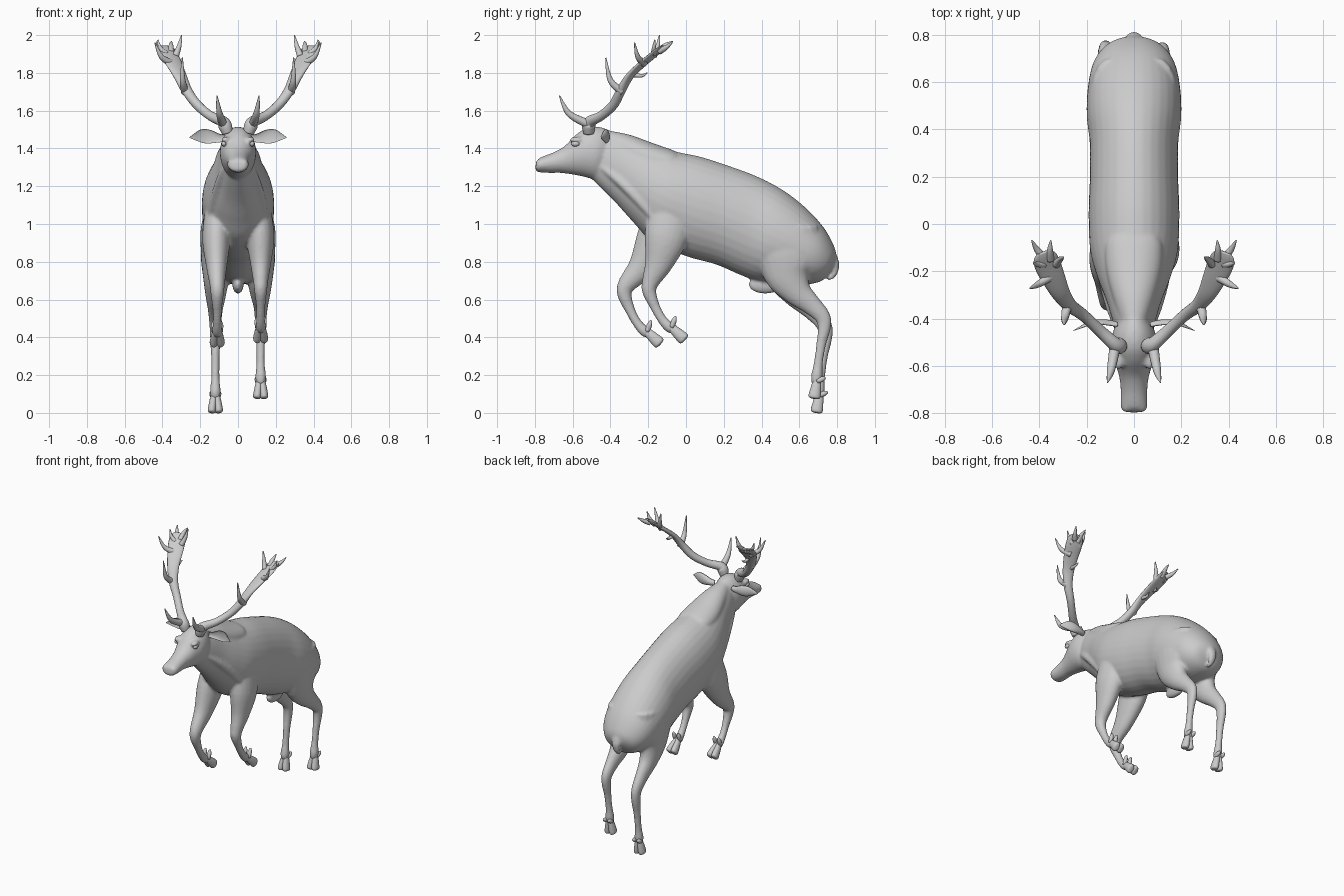
import bpy, bmesh, math
from mathutils import Vector, Matrix

X = Vector((1, 0, 0))


def spline(rows, steps):
    """Catmull-Rom through rows of numbers."""
    out, n = [], len(rows)
    for i in range(n - 1):
        p0, p1, p2, p3 = (rows[max(0, min(n - 1, i + k))] for k in (-1, 0, 1, 2))
        for s in range(steps):
            t = s / steps
            out.append([b + 0.5 * t * ((c - a) + t * ((2 * a - 5 * b + 4 * c - d) + t * (3 * b - a - 3 * c + d)))
                        for a, b, c, d in zip(p0, p1, p2, p3)])
    return out + [list(rows[-1])]


def skin(bm, rings, seg, cup=1.0):
    """Closed skin over rings given as (centre, half axis, half axis)."""
    loops = []
    for c, a, b in rings:
        loop = []
        for k in range(seg):
            ang = 2 * math.pi * k / seg
            s = math.sin(ang)
            loop.append(bm.verts.new(c + a * math.cos(ang) + b * (s if s > 0 else s * cup)))
        loops.append(loop)
    faces = []
    for l0, l1 in zip(loops, loops[1:]):
        for k in range(seg):
            j = (k + 1) % seg
            faces.append(bm.faces.new((l0[k], l0[j], l1[j], l1[k])))
    faces.append(bm.faces.new(loops[0][::-1]))
    faces.append(bm.faces.new(loops[-1]))
    bmesh.ops.recalc_face_normals(bm, faces=faces)


def trunk(bm, rows, steps=5, seg=32):
    """Rows: top y, top z, bottom y, bottom z, half width."""
    rings = []
    for yt, zt, yb, zb, w in spline(rows, steps):
        top, bot = Vector((0, yt, zt)), Vector((0, yb, zb))
        rings.append(((top + bot) / 2, X * w, (top - bot) / 2))
    skin(bm, rings, seg)


def tube(bm, rows, axis=X, steps=4, seg=16, cup=1.0):
    """Rows: x, y, z, radius along axis, radius across."""
    pts = spline(rows, steps)
    pos = [Vector(p[:3]) for p in pts]
    rings = []
    for i, p in enumerate(pts):
        t = (pos[min(i + 1, len(pos) - 1)] - pos[max(i - 1, 0)]).normalized()
        a = (axis - t * axis.dot(t)).normalized()
        rings.append((pos[i], a * max(p[3], .001), t.cross(a) * max(p[4], .001)))
    skin(bm, rings, seg, cup)


def ball(bm, loc, size):
    m = Matrix.Translation(loc) @ Matrix.Diagonal((*size, 1))
    bmesh.ops.create_uvsphere(bm, u_segments=20, v_segments=12, radius=1, matrix=m)


def finish(name, bm):
    me = bpy.data.meshes.new(name)
    bm.to_mesh(me)
    bm.free()
    for p in me.polygons:
        p.use_smooth = True
    ob = bpy.data.objects.new(name, me)
    bpy.context.collection.objects.link(ob)
    return ob


body = bmesh.new()

# neck, ribcage and rump
trunk(body, [(-.46, 1.49, -.53, 1.27, .06), (-.38, 1.485, -.47, 1.21, .085), (-.28, 1.455, -.37, 1.11, .115),
             (-.16, 1.41, -.28, 1.01, .155), (-.04, 1.38, -.18, .91, .185), (.08, 1.355, 0, .83, .192),
             (.22, 1.31, .16, .785, .187), (.38, 1.25, .30, .725, .187), (.52, 1.175, .40, .695, .2),
             (.64, 1.08, .52, .68, .195), (.73, .98, .64, .68, .17), (.785, .88, .72, .70, .115),
             (.797, .82, .765, .75, .04)])

# head
trunk(body, [(-.795, 1.325, -.797, 1.29, .03), (-.775, 1.35, -.785, 1.275, .055), (-.70, 1.38, -.72, 1.27, .056),
             (-.64, 1.415, -.66, 1.27, .062), (-.58, 1.475, -.59, 1.26, .08), (-.52, 1.51, -.54, 1.25, .094),
             (-.45, 1.512, -.48, 1.235, .092), (-.38, 1.485, -.42, 1.24, .06)])

# mane ridge on the neck and long neck muscles
trunk(body, [(-.42, 1.497, -.44, 1.38, .05), (-.30, 1.473, -.33, 1.32, .088), (-.18, 1.43, -.21, 1.26, .118),
             (-.08, 1.395, -.11, 1.26, .12), (-.05, 1.38, -.07, 1.30, .10)])
for s in (1, -1):
    tube(body, [(s * .065, -.44, 1.30, .02, .02), (s * .095, -.35, 1.225, .025, .025),
                (s * .12, -.24, 1.12, .03, .03), (s * .14, -.16, 1.02, .02, .02)])
    # brow, nostril rim, cheek
    ball(body, (s * .065, -.58, 1.445), (.024, .035, .018))
    ball(body, (s * .034, -.775, 1.325), (.018, .02, .018))

# tail and sheath
tube(body, [(0, .765, .86, .03, .02), (0, .795, .79, .03, .017), (0, .782, .73, .022, .014), (0, .75, .705, .008, .008)])
ball(body, (0, .42, .68), (.03, .09, .05))

# legs: x, y, z, side radius, fore-aft radius; the far side swings by an offset
FRONT = [(.105, -.08, 1.08, .07, .12), (.118, -.105, .93, .075, .115), (.12, -.145, .79, .055, .075),
         (.12, -.185, .70, .04, .048), (.12, -.195, .645, .034, .038), (.12, -.165, .565, .024, .027),
         (.12, -.13, .50, .023, .025), (.12, -.09, .455, .027, .029), (.12, -.06, .44, .022, .024)]
HIND = [(.10, .52, .97, .085, .18), (.11, .535, .84, .088, .175), (.115, .54, .73, .072, .125),
        (.118, .59, .64, .055, .078), (.12, .66, .575, .04, .055), (.12, .722, .51, .032, .043),
        (.12, .732, .45, .028, .035), (.12, .715, .36, .023, .026), (.12, .70, .26, .022, .024),
        (.12, .692, .19, .029, .031), (.12, .69, .15, .022, .024)]


def swing(rows, dx, dy, dz, start):
    out = []
    for i, (x, y, z, a, b) in enumerate(rows):
        w = max(0, min(1, (i - start[0]) / start[1]))
        out.append((x + dx * w, y + dy * w, z + dz * w, a, b))
    return out


def hoof(name, root, tip, back):
    """Two toes plus two dewclaws."""
    bm = bmesh.new()
    root, tip, back = Vector(root), Vector(tip), Vector(back)
    for s in (1, -1):
        rows = []
        for f, ra, rb in ((0, .016, .022), (.35, .02, .027), (.8, .022, .032), (.95, .019, .028), (1, .01, .016)):
            p = root.lerp(tip, f)
            rows.append((p.x + s * (.008 + .012 * f), p.y, p.z, ra, rb))
        tube(bm, rows)
        p = root + X * s * .018
        q = p + back
        m = p.lerp(q, .6)
        tube(bm, [(*p, .012, .012), (*m, .014, .014), (*q, .005, .005)], steps=3, seg=12)
    finish(name, bm)


for side, s in (("right", 1), ("left", -1)):
    far = s < 0
    front = swing(FRONT, -.01, -.13, -.022, (0, 3)) if far else FRONT
    hind = swing(HIND, 0, .012, -.075, (2, 6)) if far else HIND
    for label, leg, step, back in (("front", front, (.055, -.04), (0, .022, .06)),
                                   ("hind", hind, (-.012, -.055), (0, .045, .02))):
        leg = [(s * r[0], *r[1:]) for r in leg]
        tube(body, leg, seg=20)
        x, y, z = leg[-1][:3]
        hoof(f"{label}_hoof_{side}", (x, y - step[0] * .3, z - step[1] * .3), (x, y + step[0], z + step[1] * 1.36), back)

ob = finish("deer_body", body)
rm = ob.modifiers.new("blend", 'REMESH')
rm.mode = 'VOXEL'
rm.voxel_size = .009
rm.use_smooth_shade = True
sm = ob.modifiers.new("soften", 'SMOOTH')
sm.factor = .5
sm.iterations = 6

for side, s in (("right", 1), ("left", -1)):
    def flip(rows):
        return [(s * r[0], *r[1:]) for r in rows]

    # ear, cupped toward the front
    bm = bmesh.new()
    tube(bm, flip([(.07, -.435, 1.455, .018, .02), (.105, -.43, 1.455, .024, .024), (.15, -.425, 1.462, .036, .022),
                   (.19, -.43, 1.466, .036, .017), (.225, -.442, 1.462, .02, .01), (.255, -.452, 1.458, .003, .003)]),
         axis=Vector((0, 0, -s)), cup=-.45, seg=24)
    finish(f"ear_{side}", bm)

    # eye
    bm = bmesh.new()
    ball(bm, (s * .074, -.585, 1.425), (.014, .022, .015))
    finish(f"eye_{side}", bm)

    # antler beam widening into a flat palm
    bm = bmesh.new()
    palm = Vector((s * .9, -.42, 0))
    tube(bm, flip([(.055, -.515, 1.48, .028, .028), (.068, -.515, 1.52, .036, .036), (.085, -.505, 1.545, .03, .03),
                   (.145, -.45, 1.572, .025, .025), (.215, -.385, 1.63, .025, .025), (.27, -.345, 1.705, .03, .024),
                   (.305, -.30, 1.78, .038, .018), (.335, -.24, 1.84, .048, .014), (.362, -.18, 1.89, .055, .012),
                   (.378, -.14, 1.925, .05, .009), (.385, -.12, 1.94, .03, .006)]), axis=palm)
    # tines: root, bend, tip, root radius
    for root, bend, tip, r in (((.08, -.52, 1.53), (.098, -.62, 1.585), (.112, -.67, 1.68), .024),
                               ((.28, -.335, 1.70), (.293, -.40, 1.76), (.295, -.425, 1.88), .022),
                               ((.35, -.22, 1.85), (.405, -.255, 1.885), (.44, -.272, 1.96), .02),
                               ((.33, -.17, 1.89), (.312, -.15, 1.94), (.298, -.14, 2.0), .018),
                               ((.355, -.15, 1.91), (.355, -.11, 1.945), (.352, -.07, 1.967), .018),
                               ((.385, -.14, 1.915), (.412, -.105, 1.935), (.432, -.07, 1.965), .018),
                               ((.38, -.17, 1.90), (.41, -.17, 1.93), (.425, -.165, 1.975), .016),
                               ((.30, -.28, 1.79), (.305, -.235, 1.785), (.30, -.205, 1.80), .013)):
        tube(bm, flip([(*root, r, r), (*bend, r * .7, r * .7), (*tip, .003, .003)]),
             axis=Vector((s, .3, .1)), steps=6, seg=12)
    finish(f"antler_{side}", bm)
